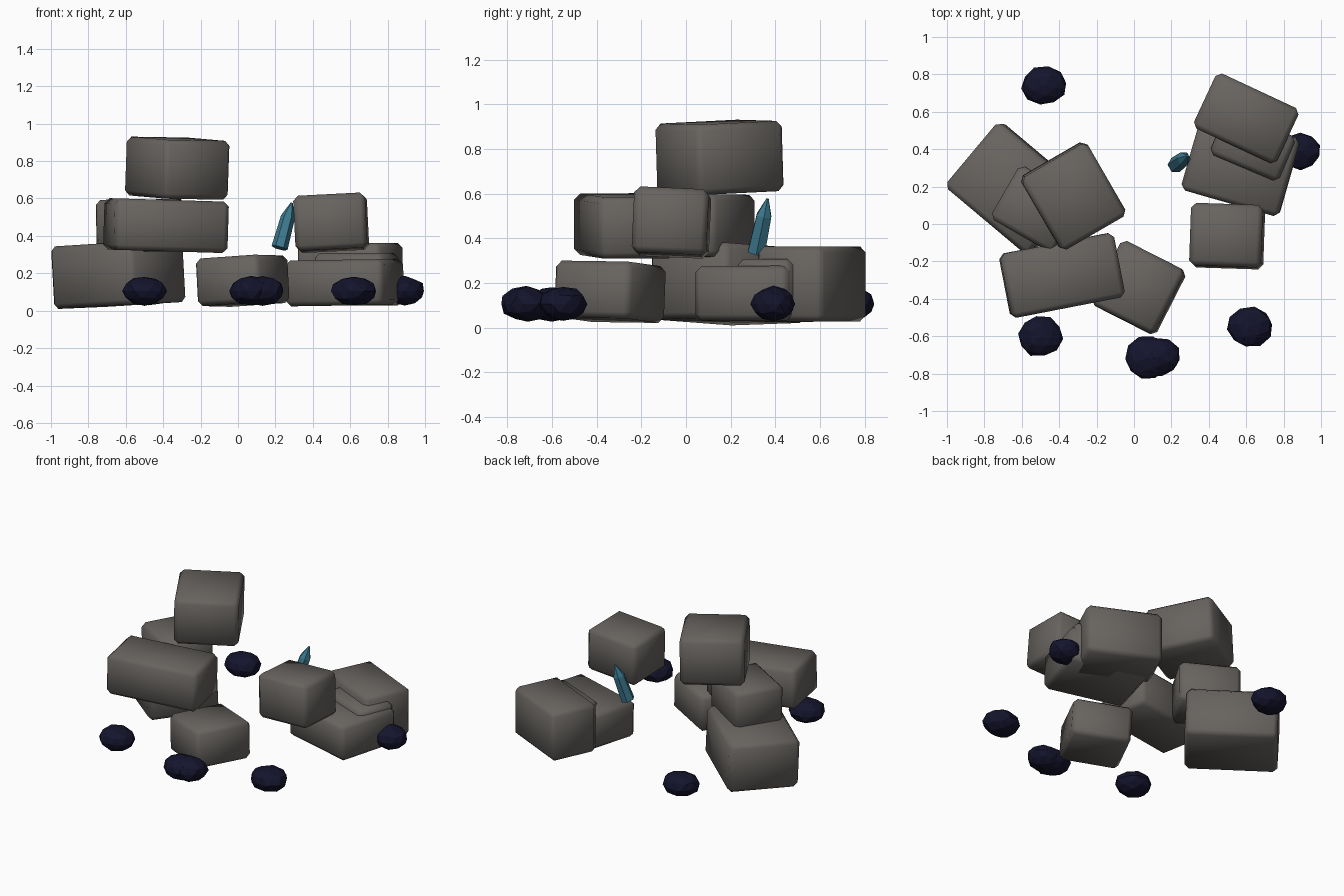
import bpy, bmesh, math, random
from mathutils import Matrix, Vector

if "Cube" in bpy.data.objects:
    bpy.data.objects.remove(bpy.data.objects["Cube"])

random.seed(4)


def material(name, rgb):
    m = bpy.data.materials.new(name)
    m.diffuse_color = (*rgb, 1)
    m.use_nodes = True
    m.node_tree.nodes["Principled BSDF"].inputs["Base Color"].default_value = m.diffuse_color
    return m


STONE = material("grey_stone", (0.135, 0.125, 0.115))
COAL = material("dark_navy_rock", (0.007, 0.007, 0.026))
TEAL = material("teal_crystal", (0.045, 0.19, 0.27))


def finish(bm, name, mat, matrix, smooth):
    bm.transform(matrix)
    bmesh.ops.recalc_face_normals(bm, faces=bm.faces[:])
    for f in bm.faces:
        f.smooth = smooth
    mesh = bpy.data.meshes.new(name)
    bm.to_mesh(mesh)
    bm.free()
    mesh.materials.append(mat)
    ob = bpy.data.objects.new(name, mesh)
    bpy.context.collection.objects.link(ob)
    return ob


def block(name, centre, size, yaw, slope_x=0.0, slope_y=0.0):
    """Bevelled stone block, turned by yaw and leaning by small slopes."""
    bm = bmesh.new()
    bmesh.ops.create_cube(bm, size=1)
    bmesh.ops.scale(bm, vec=size, verts=bm.verts)
    bmesh.ops.bevel(bm, geom=bm.edges[:], offset=0.027, segments=1,
                    affect='EDGES', profile=0.5)
    lean = Matrix.Rotation(slope_y, 4, 'X') @ Matrix.Rotation(-slope_x, 4, 'Y')
    turn = Matrix.Rotation(math.radians(yaw), 4, 'Z')
    return finish(bm, name, STONE, Matrix.Translation(centre) @ lean @ turn, True)


# Left pile
block("left_base_block", (-0.64, 0.19, 0.195), (0.58, 0.455, 0.335), -40, 0.055, -0.01)
block("left_middle_block", (-0.52, 0.08, 0.455), (0.39, 0.33, 0.28), -30, 0.01, 0.0)
block("left_top_block", (-0.325, 0.15, 0.762), (0.405, 0.45, 0.315), 30, -0.035, 0.03)
block("left_front_block", (-0.385, -0.275, 0.455), (0.62, 0.35, 0.275), 11, -0.03, 0.0)
# Front block
block("front_base_block", (0.025, -0.34, 0.16), (0.38, 0.385, 0.255), -27, 0.05, -0.04)
# Right pile
block("right_base_block", (0.57, 0.32, 0.15), (0.545, 0.435, 0.245), -16, 0.015, 0.0)
block("right_back_block", (0.60, 0.565, 0.195), (0.49, 0.325, 0.335), -25)
block("right_slab", (0.635, 0.42, 0.18), (0.40, 0.26, 0.255), -23)
block("right_front_block", (0.498, -0.065, 0.47), (0.385, 0.335, 0.295), -2, 0.05, -0.045)


# Small dark rocks scattered on the ground
def rock(i, x, y, rx, ry):
    bm = bmesh.new()
    bmesh.ops.create_icosphere(bm, subdivisions=2, radius=1)
    for v in bm.verts:
        v.co *= random.uniform(0.95, 1.05)
    m = Matrix.Translation((x, y, 0.105)) @ Matrix.Diagonal((rx, ry, 0.078, 1))
    m = m @ Matrix.Rotation(random.uniform(0, 6), 4, 'Z')
    finish(bm, f"dark_rock_{i}", COAL, m, False)


for i, r in enumerate([(-0.48, 0.74, 0.122, 0.103), (0.89, 0.39, 0.11, 0.10),
                       (-0.50, -0.60, 0.12, 0.11), (0.07, -0.715, 0.115, 0.115),
                       (0.13, -0.71, 0.12, 0.105), (0.62, -0.55, 0.124, 0.108)]):
    rock(i + 1, *r)

# Leaning crystal: six-sided prism with a pointed tip
bm = bmesh.new()
rings = []
for radius, h in ((0.044, 0.0), (0.038, 0.175), (0.006, 0.255)):
    rings.append([bm.verts.new((radius * math.cos(k * math.pi / 3),
                                radius * math.sin(k * math.pi / 3), h))
                  for k in range(6)])
for a, b in zip(rings, rings[1:]):
    for k in range(6):
        bm.faces.new((a[k], a[(k + 1) % 6], b[(k + 1) % 6], b[k]))
bm.faces.new(rings[0][::-1])
bm.faces.new(rings[-1])
axis = Vector((0.065, 0.05, 0.24))
aim = Vector((0, 0, 1)).rotation_difference(axis).to_matrix().to_4x4()
finish(bm, "crystal", TEAL, Matrix.Translation((0.222, 0.315, 0.335)) @ aim, False)
